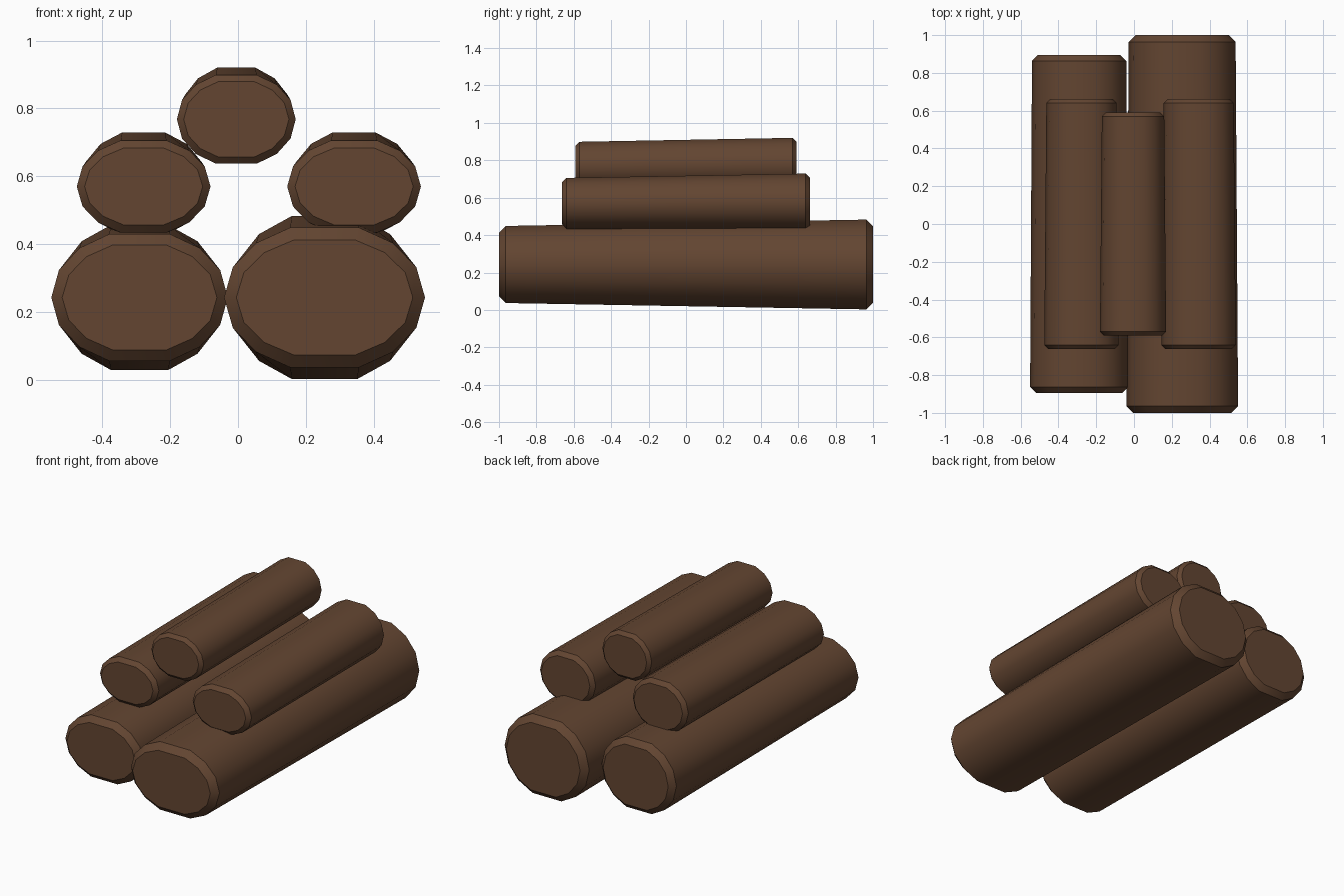
import bpy, bmesh, math

if "Cube" in bpy.data.objects:
    bpy.data.objects.remove(bpy.data.objects["Cube"])

# One bark-brown colour for the whole stack
bark = bpy.data.materials.new("bark_brown")
bark.diffuse_color = (0.125, 0.060, 0.031, 1)
bark.use_nodes = True
bark.node_tree.nodes["Principled BSDF"].inputs["Base Color"].default_value = bark.diffuse_color

# Unit cross-section: flat top and bottom, pointed left and right
QUARTER = [0, 24, 47, 70]
ANGLES = QUARTER + [180 - a for a in reversed(QUARTER)]
ANGLES += [360 - a for a in reversed(ANGLES[1:-1])]
FLAT = math.sin(math.radians(70))
PROFILE = [(math.cos(math.radians(a)), math.sin(math.radians(a)) / FLAT) for a in ANGLES]


def log(name, cx, half_len, front, back, bevel):
    """Tapered log along y; front and back are (centre z, x radius, z radius)."""
    def ring(y, cz, rx, rz):
        return [bm.verts.new((cx + u * rx, y, cz + v * rz)) for u, v in PROFILE]

    bm = bmesh.new()
    (fz, fx, fr), (bz, bx, br) = front, back
    rings = [
        ring(-half_len, fz, fx - bevel, fr - bevel),
        ring(-half_len + bevel, fz, fx, fr),
        ring(half_len - bevel, bz, bx, br),
        ring(half_len, bz, bx - bevel, br - bevel),
    ]
    # Sides and chamfers
    n = len(PROFILE)
    for a, b in zip(rings, rings[1:]):
        for i in range(n):
            j = (i + 1) % n
            bm.faces.new((a[i], a[j], b[j], b[i]))
    # End caps
    bm.faces.new(rings[0])
    bm.faces.new(rings[-1])
    bmesh.ops.recalc_face_normals(bm, faces=bm.faces)
    mesh = bpy.data.meshes.new(name)
    bm.to_mesh(mesh)
    bm.free()
    mesh.materials.append(bark)
    obj = bpy.data.objects.new(name, mesh)
    bpy.context.collection.objects.link(obj)
    bpy.ops.object.select_all(action='DESELECT')
    obj.select_set(True)
    bpy.context.view_layer.objects.active = obj
    bpy.ops.object.shade_smooth_by_angle(angle=math.radians(36))


# Bottom row
log("bottom_left_log", -0.29, 0.895, (0.243, 0.260, 0.187), (0.243, 0.250, 0.213), 0.032)
log("bottom_right_log", 0.255, 1.0, (0.243, 0.296, 0.206), (0.243, 0.283, 0.240), 0.036)
# Middle row
log("middle_left_log", -0.278, 0.663, (0.570, 0.197, 0.136), (0.578, 0.186, 0.151), 0.023)
log("middle_right_log", 0.342, 0.663, (0.570, 0.197, 0.136), (0.578, 0.186, 0.151), 0.023)
# Top log
log("top_log", -0.005, 0.59, (0.768, 0.175, 0.131), (0.780, 0.165, 0.140), 0.020)
